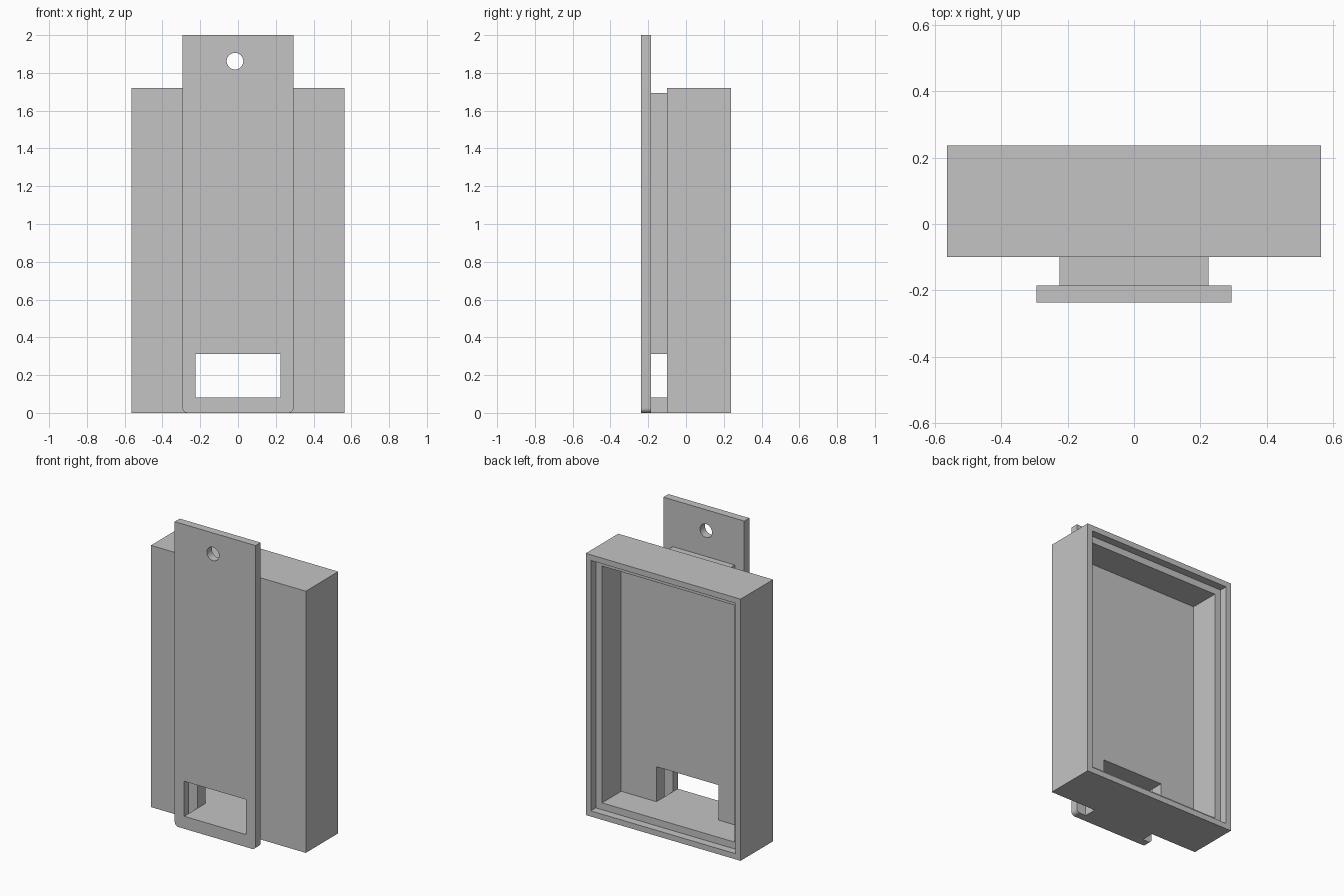
import bpy, bmesh
from math import radians

old = bpy.data.objects.get("Cube")
if old:
    bpy.data.objects.remove(old, do_unlink=True)

grey = bpy.data.materials.new("plain grey")
grey.use_nodes = True
grey.diffuse_color = (0.55, 0.55, 0.55, 1)
grey.node_tree.nodes["Principled BSDF"].inputs["Base Color"].default_value = (0.55, 0.55, 0.55, 1)


def block(name, half_x, y, z):
    """Box centred on x, spanning the given y and z ranges."""
    bpy.ops.mesh.primitive_cube_add(size=1, location=(0, sum(y) / 2, sum(z) / 2))
    ob = bpy.context.object
    ob.name = name
    ob.scale = (2 * half_x, y[1] - y[0], z[1] - z[0])
    bpy.ops.object.transform_apply(location=True, rotation=True, scale=True)
    ob.data.materials.append(grey)
    return ob


def cut(target, cutter):
    """Subtract the cutter, then throw it away."""
    mod = target.modifiers.new("cut", "BOOLEAN")
    mod.operation = "DIFFERENCE"
    mod.solver = "EXACT"
    mod.object = cutter
    bpy.context.view_layer.objects.active = target
    bpy.ops.object.modifier_apply(modifier=mod.name)
    bpy.data.objects.remove(cutter, do_unlink=True)


# Main dimensions
WIDE, TALL = 0.563, 1.72
BACK, BOX_FRONT, PLATE_BACK, PLATE_FRONT = 0.237, -0.1, -0.185, -0.237
LIP, WALL = 0.037, 0.082
SLOT, SLOT_TOP = 0.225, 0.312


def window():
    return block("window_cutter", SLOT, (-0.5, 0.1), (WALL, SLOT_TOP))


# Open-backed tray with a stepped rim
tray = block("tray", WIDE, (BOX_FRONT, BACK), (0, TALL))
cut(tray, block("cavity_cutter", WIDE - WALL, (-0.014, 0.5), (WALL, TALL - WALL)))
cut(tray, block("rim_cutter", WIDE - LIP, (BACK - 0.052, 0.5), (LIP, TALL - LIP)))
cut(tray, window())

# Spacers joining the tray to the plate, above and below the window
block("upper_spacer", SLOT, (PLATE_BACK, BOX_FRONT), (SLOT_TOP, 1.693))
block("lower_spacer", SLOT, (PLATE_BACK, BOX_FRONT), (0, WALL))

# Hanging plate with rounded lower corners
plate = block("hanging_plate", 0.294, (PLATE_FRONT, PLATE_BACK), (0, 2))
bm = bmesh.new()
bm.from_mesh(plate.data)
corners = [e for e in bm.edges if all(v.co.z < 0.01 for v in e.verts)
           and abs(e.verts[0].co.x - e.verts[1].co.x) < 0.01]
bmesh.ops.bevel(bm, geom=corners, offset=0.026, segments=6, profile=0.5, affect="EDGES")
bm.to_mesh(plate.data)
bm.free()
cut(plate, window())

# Hanging hole
bpy.ops.mesh.primitive_cylinder_add(vertices=40, radius=0.044, depth=0.3,
                                    location=(-0.016, -0.21, 1.862),
                                    rotation=(radians(90), 0, 0))
cut(plate, bpy.context.object)

bpy.ops.object.select_all(action="DESELECT")
plate.select_set(True)
bpy.context.view_layer.objects.active = plate
bpy.ops.object.shade_smooth_by_angle(angle=radians(30))
